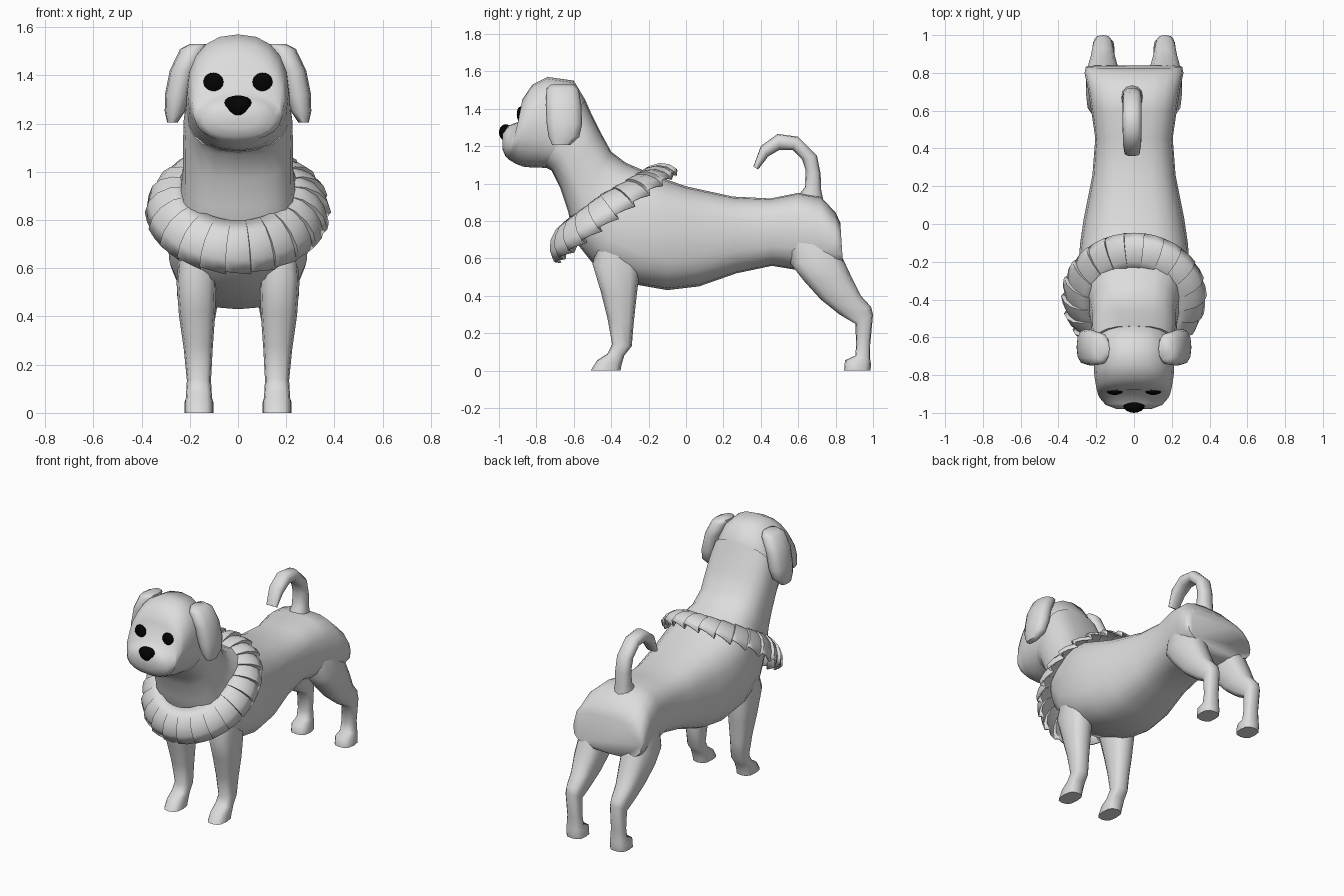
import bpy, bmesh, math
from mathutils import Vector

cube = bpy.data.objects.get("Cube")
if cube:
    bpy.data.objects.remove(cube, do_unlink=True)


def material(name, rgb):
    m = bpy.data.materials.new(name)
    m.use_nodes = True
    m.diffuse_color = (*rgb, 1)
    m.node_tree.nodes["Principled BSDF"].inputs["Base Color"].default_value = (*rgb, 1)
    return m


COAT = material("light grey coat", (0.72, 0.72, 0.72))
BLACK = material("black", (0.001, 0.001, 0.001))


def finish(bm, name, mat, angle=60, mirror=False):
    """Turn a bmesh into a smooth-shaded object, optionally mirrored in x."""
    bmesh.ops.recalc_face_normals(bm, faces=bm.faces)
    me = bpy.data.meshes.new(name)
    bm.to_mesh(me)
    bm.free()
    me.materials.append(mat)
    ob = bpy.data.objects.new(name, me)
    bpy.context.collection.objects.link(ob)
    bpy.ops.object.select_all(action="DESELECT")
    ob.select_set(True)
    bpy.context.view_layer.objects.active = ob
    bpy.ops.object.shade_smooth_by_angle(angle=math.radians(angle))
    if mirror:
        ob.modifiers.new("Mirror", "MIRROR").use_mirror_merge = False
    return ob


def power(v, e):
    return math.copysign(abs(v) ** e, v)


def loft(name, rings, sides=16, square=2.5, **kw):
    """Skin rounded rings, each (y, z of one end, y, z of other end, x centre, half width)."""
    bm = bmesh.new()
    loops = []
    for ya, za, yb, zb, xc, w in rings:
        a, b = Vector((xc, ya, za)), Vector((xc, yb, zb))
        mid, half = (a + b) / 2, (a - b) / 2
        loop = []
        for i in range(sides):
            t = math.tau * i / sides
            p = mid + half * power(math.cos(t), 2 / square)
            p.x += w * power(math.sin(t), 2 / square)
            loop.append(bm.verts.new(p))
        loops.append(loop)
    for l0, l1 in zip(loops, loops[1:]):
        for i in range(sides):
            j = (i + 1) % sides
            bm.faces.new((l0[i], l0[j], l1[j], l1[i]))
    bm.faces.new(loops[0])
    bm.faces.new(loops[-1])
    return finish(bm, name, COAT, **kw)


# Torso and neck: back line, belly line, half width
loft("torso_and_neck", [
    (.825, .79, .84, .56, 0, .255),
    (.80, .845, .80, .54, 0, .262),
    (.72, .93, .72, .53, 0, .245),
    (.60, .95, .58, .54, 0, .225),
    (.45, .92, .46, .56, 0, .205),
    (.25, .93, .27, .52, 0, .22),
    (.00, .985, .07, .45, 0, .265),
    (-.10, 1.02, -.10, .43, 0, .285),
    (-.18, 1.05, -.27, .46, 0, .295),
    (-.25, 1.08, -.48, .55, 0, .275),
    (-.32, 1.11, -.60, .70, 0, .24),
    (-.40, 1.17, -.63, .85, 0, .228),
    (-.46, 1.28, -.67, .97, 0, .228),
    (-.50, 1.36, -.72, 1.07, 0, .225),
    (-.54, 1.45, -.76, 1.09, 0, .213),
], sides=20, square=2.8, angle=70)

# Head and muzzle
loft("head", [
    (-.50, 1.36, -.72, 1.08, 0, .215),
    (-.54, 1.45, -.78, 1.085, 0, .215),
    (-.60, 1.55, -.82, 1.085, 0, .215),
    (-.74, 1.57, -.87, 1.09, 0, .21),
    (-.82, 1.53, -.91, 1.105, 0, .2),
    (-.875, 1.45, -.935, 1.12, 0, .19),
    (-.895, 1.33, -.95, 1.13, 0, .18),
    (-.95, 1.31, -.965, 1.145, 0, .15),
    (-.98, 1.27, -.98, 1.18, 0, .09),
], sides=20, square=2.3, angle=75)

# Legs and paws
loft("front_leg", [
    (-.46, .72, -.26, .70, .17, .07),
    (-.50, .57, -.25, .51, .172, .083),
    (-.455, .42, -.265, .39, .17, .075),
    (-.42, .28, -.28, .25, .165, .06),
    (-.395, .14, -.29, .13, .162, .05),
    (-.42, .09, -.33, .08, .162, .053),
    (-.475, .055, -.345, .03, .162, .056),
    (-.51, 0, -.35, 0, .162, .056),
], sides=12, square=2.8, mirror=True)
loft("hind_leg", [
    (.55, .72, .79, .74, .15, .07),
    (.56, .57, .838, .60, .16, .095),
    (.63, .48, .885, .50, .165, .088),
    (.72, .38, .935, .40, .165, .07),
    (.82, .30, .99, .34, .165, .056),
    (.905, .25, 1.0, .30, .165, .048),
    (.91, .14, .985, .14, .162, .045),
    (.905, .08, .985, .06, .162, .052),
    (.85, .055, .99, .03, .162, .06),
    (.845, 0, .985, 0, .162, .06),
], sides=12, square=2.8, mirror=True)

# Drooping ears, rooted in the sides of the head
loft("ear", [
    (-.72, 1.53, -.60, 1.53, .165, .035),
    (-.745, 1.51, -.575, 1.51, .185, .055),
    (-.75, 1.42, -.56, 1.42, .228, .055),
    (-.745, 1.32, -.555, 1.32, .25, .053),
    (-.735, 1.25, -.57, 1.25, .262, .042),
    (-.715, 1.205, -.62, 1.205, .272, .022),
], sides=12, mirror=True)

# Curled tail, outer line then inner line
loft("tail", [
    (.74, .88, .58, .91, -.01, .06),
    (.722, .97, .635, .98, -.01, .052),
    (.72, 1.05, .64, 1.07, -.01, .05),
    (.70, 1.15, .62, 1.13, -.01, .05),
    (.60, 1.25, .57, 1.18, -.01, .05),
    (.49, 1.265, .50, 1.18, -.01, .05),
    (.40, 1.20, .44, 1.145, -.01, .048),
    (.36, 1.09, .385, 1.075, -.01, .04),
], sides=12, square=2.4)


# Pleated ruff: overlapping panels around a tilted cone, flatter at the back
def ruff(pleats=22):
    bm = bmesh.new()
    centre = Vector((0, -.37, .82))
    side, along = Vector((.93, 0, 0)), Vector((0, .8, .6))
    normal = Vector((0, -.6, .8))
    profile = [(.235, .15), (.30, .14), (.355, .108), (.39, .06), (.405, 0)]
    columns = []
    for k in range(pleats):
        for part, lift in ((0, .016), (.5, .007), (1, -.014)):
            t = math.tau * (k + part) / pleats
            out = side * math.cos(t) + along * math.sin(t)
            flatten = 1 - .2 * max(0, math.sin(t))
            column = []
            for i, (r, h) in enumerate(profile):
                d = lift * i / 3
                p = centre + out * (r + d * .5) + normal * (h * flatten + d * .7)
                column.append(bm.verts.new(p))
            columns.append(column)
    for k, c0 in enumerate(columns):
        c1 = columns[(k + 1) % len(columns)]
        for i in range(len(profile) - 1):
            bm.faces.new((c0[i], c1[i], c1[i + 1], c0[i + 1]))
    bmesh.ops.remove_doubles(bm, verts=bm.verts, dist=.0005)
    ob = finish(bm, "ruff", COAT, angle=40)
    ob.modifiers.new("Thickness", "SOLIDIFY").thickness = .01


ruff()


# Eyes and nose
def ball(name, centre, size, taper=0, mirror=False):
    bm = bmesh.new()
    bmesh.ops.create_uvsphere(bm, u_segments=16, v_segments=10, radius=1)
    for v in bm.verts:
        widen = 1 + taper * v.co.z
        v.co = Vector((v.co.x * size[0] * widen, v.co.y * size[1], v.co.z * size[2]))
        v.co += Vector(centre)
    finish(bm, name, BLACK, mirror=mirror)


ball("eye", (.102, -.885, 1.37), (.043, .02, .041), mirror=True)
ball("nose", (0, -.963, 1.273), (.054, .037, .044), taper=.3)
